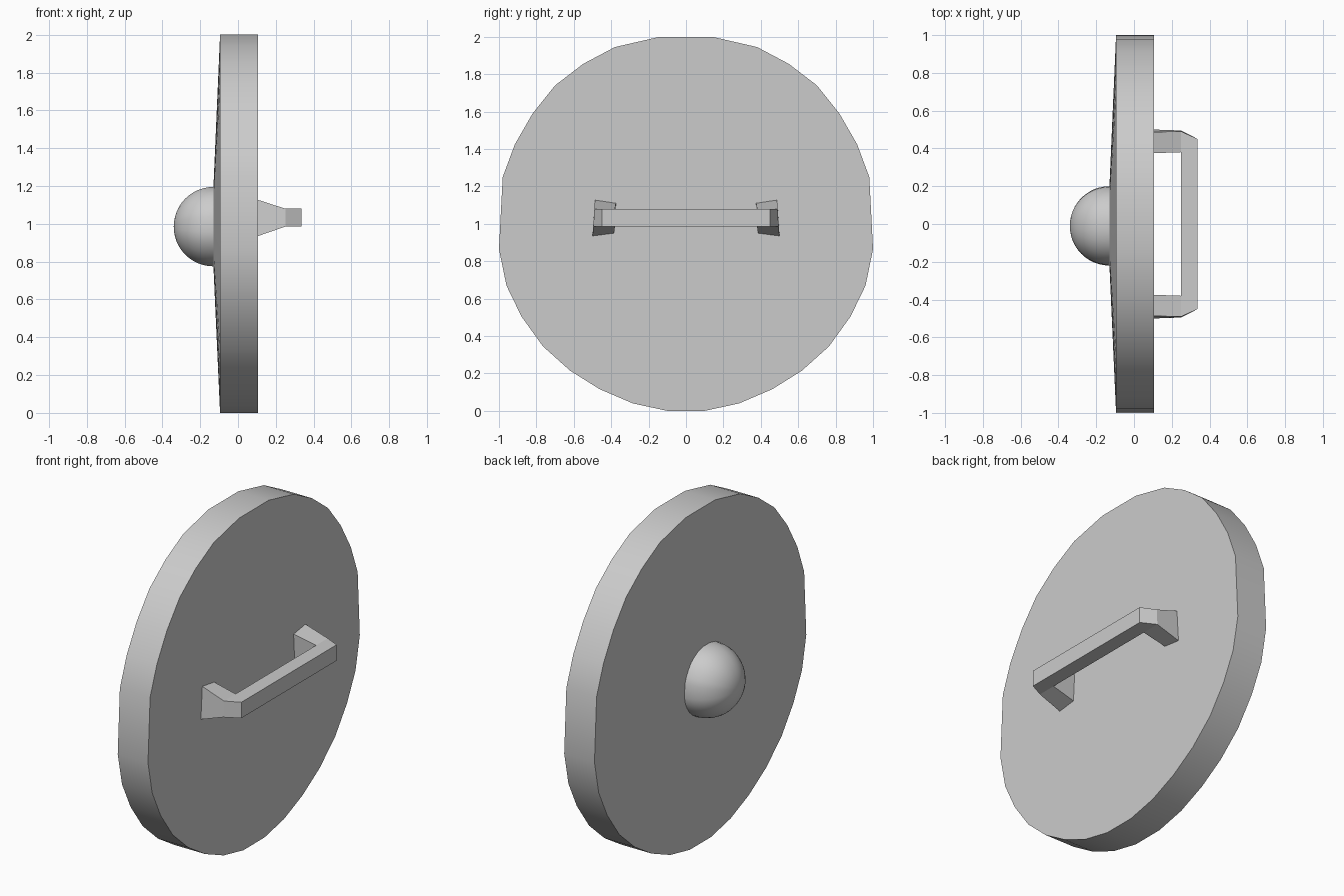
import bpy, bmesh, math
from math import sin, cos, radians

if "Cube" in bpy.data.objects:
    bpy.data.objects.remove(bpy.data.objects["Cube"])


def skin(name, rings, cap_start=True, cap_end=True, smooth=True):
    """Skin a list of closed rings (same point count) into one object."""
    bm = bmesh.new()
    loops = [[bm.verts.new(p) for p in ring] for ring in rings]
    n = len(loops[0])
    for a, b in zip(loops, loops[1:]):
        for i in range(n):
            j = (i + 1) % n
            bm.faces.new((a[i], a[j], b[j], b[i]))
    if cap_start:
        bm.faces.new(loops[0])
    if cap_end:
        bm.faces.new(loops[-1])
    bmesh.ops.remove_doubles(bm, verts=bm.verts, dist=1e-4)
    bmesh.ops.recalc_face_normals(bm, faces=bm.faces)
    mesh = bpy.data.meshes.new(name)
    bm.to_mesh(mesh)
    bm.free()
    ob = bpy.data.objects.new(name, mesh)
    bpy.context.collection.objects.link(ob)
    if smooth:
        bpy.ops.object.select_all(action='DESELECT')
        ob.select_set(True)
        bpy.context.view_layer.objects.active = ob
        bpy.ops.object.shade_smooth_by_angle(angle=radians(30))
    return ob


# Hand-cut outline of the board: right half (y, z), then mirrored
half = [(0.14, 2.0), (0.38, 1.945), (0.55, 1.855), (0.70, 1.74), (0.82, 1.59),
        (0.915, 1.425), (0.98, 1.25), (1.0, 0.865), (0.96, 0.67), (0.88, 0.505),
        (0.765, 0.345), (0.62, 0.215), (0.46, 0.115), (0.285, 0.04), (0.10, 0.0)]
outline = half + [(-y, z) for y, z in reversed(half)]


def ring(x, scale, cy=0.0, cz=1.0):
    return [(x, cy + y * scale, cz + (z - 1) * scale) for y, z in outline]


R = 0.21                       # boss radius
BOSS = (-0.01, 0.985)          # boss centre (y, z)

# Board: flat back, straight rim, shallow cone rising to the boss
skin("shield_board", [ring(0.105, 1), ring(-0.095, 1), ring(-0.13, R, *BOSS)],
     cap_end=False)

# Boss: smooth dome on the face
steps = 12
dome = [ring(-0.13 - R * sin(t), R * cos(t), *BOSS)
        for t in (math.pi / 2 * i / steps for i in range(steps))]
dome.append([(-0.13 - R, *BOSS)] * len(outline))
skin("boss", dome, cap_start=False, cap_end=False)

# Handle: flared foot, leg top and chamfered corner, mirrored across y
LO, HI = 0.985, 1.08
foot = [(0.105, 0.50, 0.935), (0.105, 0.385, 0.95),
        (0.105, 0.375, 1.11), (0.105, 0.487, 1.127)]
leg = [(0.25, 0.495, LO), (0.25, 0.38, LO), (0.25, 0.38, HI), (0.25, 0.49, HI)]
corner = [(0.337, 0.45, LO), leg[1], leg[2], (0.337, 0.45, HI)]
sections = [foot, leg, corner]
mirrored = [[(x, -y, z) for x, y, z in s] for s in reversed(sections)]
skin("handle", sections + mirrored, smooth=False)
